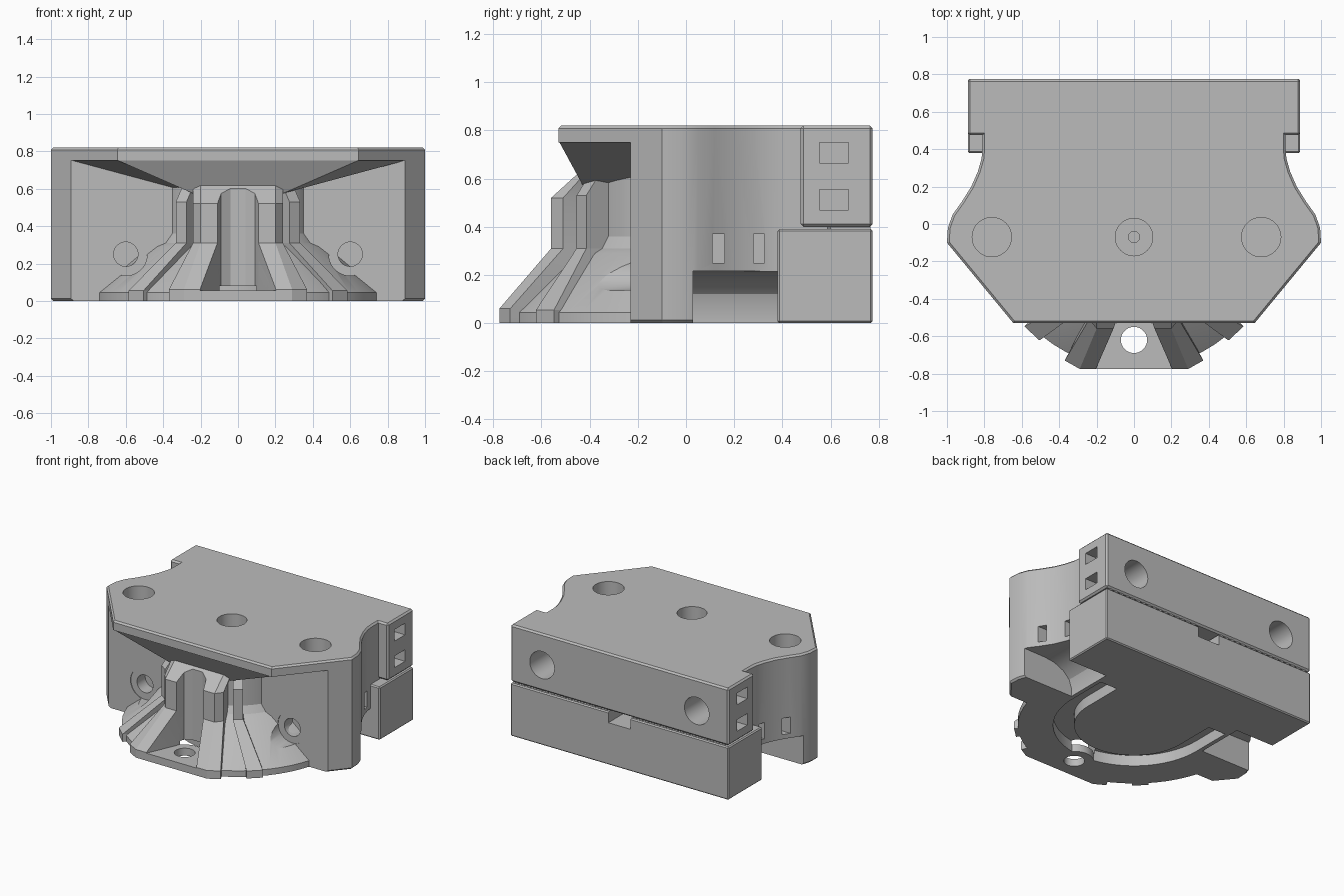
import bpy, bmesh, math
from mathutils import Vector

cube = bpy.data.objects.get("Cube")
if cube:
    bpy.data.objects.remove(cube, do_unlink=True)

grey = bpy.data.materials.new("plain grey")
grey.use_nodes = True
grey.diffuse_color = (0.5, 0.5, 0.5, 1)
grey.node_tree.nodes["Principled BSDF"].inputs["Base Color"].default_value = grey.diffuse_color


def loft(name, rings):
    """Solid skinned through rings of 3D points."""
    bm = bmesh.new()
    loops = [[bm.verts.new(p) for p in ring] for ring in rings]
    n = len(loops[0])
    for a, b in zip(loops, loops[1:]):
        for i in range(n):
            j = (i + 1) % n
            bm.faces.new((a[i], a[j], b[j], b[i]))
    bm.faces.new(loops[0])
    bm.faces.new(loops[-1])
    bmesh.ops.recalc_face_normals(bm, faces=bm.faces)
    mesh = bpy.data.meshes.new(name)
    bm.to_mesh(mesh)
    bm.free()
    mesh.materials.append(grey)
    ob = bpy.data.objects.new(name, mesh)
    bpy.context.collection.objects.link(ob)
    return ob


def prism(name, outline, lo, hi, axis="z"):
    place = {"z": lambda a, b, h: (a, b, h), "y": lambda a, b, h: (a, h, b)}[axis]
    return loft(name, [[place(a, b, h) for a, b in outline] for h in (lo, hi)])


def box(name, x, y, z):
    return prism(name, [(x[0], y[0]), (x[1], y[0]), (x[1], y[1]), (x[0], y[1])], *z)


def rod(name, a, b, r, lo, hi, axis="z"):
    ts = [math.tau * i / 40 for i in range(40)]
    return prism(name, [(a + r * math.cos(t), b + r * math.sin(t)) for t in ts], lo, hi, axis)


def both(half):
    """Mirror a half outline across x = 0."""
    return half + [(-x, y) for x, y in reversed(half)]


def bend(r, n=32):
    """Half circle round the front."""
    return [(r * math.cos(t), r * math.sin(t)) for t in (math.pi + math.pi * i / n for i in range(n + 1))]


def apply(ob, mod):
    bpy.context.view_layer.objects.active = ob
    bpy.ops.object.modifier_apply(modifier=mod.name)


def bevel(ob, width=0.012):
    mod = ob.modifiers.new("edge chamfer", "BEVEL")
    mod.width, mod.segments, mod.limit_method = width, 1, "ANGLE"
    mod.angle_limit = math.radians(60)
    apply(ob, mod)


def cut(ob, cutters):
    for c in cutters:
        c.hide_render = True
        mod = ob.modifiers.new("cut", "BOOLEAN")
        mod.operation, mod.object, mod.solver = "DIFFERENCE", c, "EXACT"
        apply(ob, mod)


# Main body with curved flanks and a pointed front plate
body = prism("body", both([
    (0.645, -0.53), (1, -0.1), (0.995, -0.02), (0.97, 0.05), (0.92, 0.12), (0.87, 0.2),
    (0.835, 0.28), (0.815, 0.35), (0.81, 0.41), (0.81, 0.6)]), 0, 0.82)
bevel(body)

# Rear clamp blocks
upper = box("rear_upper_block", (-0.888, 0.888), (0.475, 0.775), (0.4, 0.82))
lower = box("rear_lower_block", (-0.888, 0.888), (0.38, 0.775), (0, 0.39))
bevel(upper)
bevel(lower, 0.008)

# Sloped support below the front plate
overhang = loft("overhang", [
    [(x, y, 0.75) for x, y in both([(0.89, -0.22), (0.64, -0.525)])],
    [(x, y, 0.575) for x, y in both([(0.24, -0.22), (0.24, -0.43)])]])

# Conical skirt around the front
skirt = loft("front_skirt", [[(x, y, z) for x, y in bend(r)] for r, z in (
    (0.775, 0), (0.775, 0.045), (0.49, 0.29), (0.45, 0.31), (0.42, 0.36), (0.42, 0.62))])

# Flared centre wedge
wedge = loft("front_wedge", [
    [(x, y, z) for x, y in both([(0.15, -0.3), (wide, ys), (tip, yf)])]
    for wide, ys, tip, yf, z in (
        (0.37, -0.73, 0.29, -0.775, 0), (0.37, -0.73, 0.29, -0.775, 0.06),
        (0.24, -0.51, 0.2, -0.56, 0.31), (0.24, -0.51, 0.2, -0.56, 0.52),
        (0.24, -0.42, 0.2, -0.45, 0.62))])

# Flared side ribs, leaning outwards towards the foot
ribs = []
for side, label in ((1, "left"), (-1, "right")):
    rings = []
    for degrees, reach, half, z in ((43, 0.8, 0.055, 0), (43, 0.8, 0.055, 0.055), (35, 0.53, 0.035, 0.31),
                                    (35, 0.53, 0.035, 0.53), (35, 0.47, 0.035, 0.61)):
        t = math.radians(degrees)
        out = Vector((side * math.sin(t), -math.cos(t), 0))
        across = Vector((-out.y, out.x, 0)) * half
        rings.append([out * r + across * k + Vector((0, 0, z))
                      for r, k in ((0.3, -1), (reach, -1), (reach, 1), (0.3, 1))])
    ribs.append(loft(label + "_rib", rings))

# Ring around the front bolt on the underside
boss = rod("bolt_boss", 0, -0.62, 0.13, 0, 0.054)

# Cutters: front relief, bottom channel and bolt bores
relief = box("front_relief", (-2, 2), (-2, -0.23), (-1, 0.75))
channel = prism("bottom_channel", [(-0.54, 0.3)] + bend(0.54) + [(0.54, 0.3), (0.4, 0.3)]
                + bend(0.4)[::-1] + [(-0.4, 0.3)], -0.1, 0.08)
top_bores = [rod("centre_bore", 0, -0.07, 0.1, 0.7, 1), rod("centre_pin", 0, -0.07, 0.03, -0.1, 1),
             rod("left_bore", 0.68, -0.07, 0.105, 0.7, 1), rod("right_bore", -0.76, -0.07, 0.105, 0.7, 1)]
front_bolt = rod("front_bolt", 0, -0.62, 0.07, -0.1, 0.5)
groove = prism("wedge_groove", both([(0.28, -0.95), (0.11, -0.56), (0.09, -0.5), (0.04, -0.47)]), 0.055, 0.9)
flank_cuts, pockets, rear_cuts, slots = [], [], [], []
for s in (1, -1):
    pockets.append(rod("bolt_pocket", s * 0.6, 0.25, 0.115, -0.95, -0.225, "y"))
    flank_cuts.append(rod("bolt_bore", s * 0.6, 0.25, 0.065, -0.5, -0.13, "y"))
    flank_cuts.append(prism("flank_opening", [
        (s * x, z) for x, z in ((1.2, -0.1), (0.57, -0.1), (0.57, 0.06), (0.59, 0.12), (0.64, 0.17),
                                (0.72, 0.205), (0.8, 0.215), (1.2, 0.22))], 0.03, 0.39, "y"))
    for y0, y1 in ((0.11, 0.16), (0.28, 0.325)):
        flank_cuts.append(box("flank_slot", sorted((s * 0.74, s * 1.2)), (y0, y1), (0.25, 0.37)))
    rear_cuts.append(rod("rear_bore", s * 0.63, 0.59, 0.1, 0.5, 1, "y"))
    for z0, z1 in ((0.665, 0.75), (0.47, 0.555)):
        slots.append(box("nut_slot", sorted((s * 0.8, s * 1.2)), (0.555, 0.675), (z0, z1)))
notch = box("belt_notch", (-0.09, 0.09), (0.5, 1), (0.31, 0.5))

cut(body, [relief, channel] + top_bores + pockets + flank_cuts + rear_cuts + slots)
cut(upper, rear_cuts + slots)
cut(lower, [notch])
cut(skirt, [channel, groove, front_bolt] + pockets)
cut(wedge, [channel, groove, front_bolt])
cut(boss, [front_bolt])
for rib in ribs:
    cut(rib, [channel])

# Toothed strip in the gap between the rear blocks
teeth = [box("belt_tooth", (x - 0.012, x + 0.012), (0.6, 0.765), (0.385, 0.405))
         for x in (-0.84 + 0.048 * i for i in range(36)) if abs(x) > 0.11]

for c in [relief, channel, front_bolt, groove, notch] + top_bores + pockets + flank_cuts + rear_cuts + slots:
    bpy.data.objects.remove(c, do_unlink=True)

# Smooth the curved faces, keep edges sharp
for ob in [body, upper, lower, skirt, wedge, boss]:
    bpy.ops.object.select_all(action="DESELECT")
    ob.select_set(True)
    bpy.context.view_layer.objects.active = ob
    bpy.ops.object.shade_smooth_by_angle(angle=math.radians(25))
